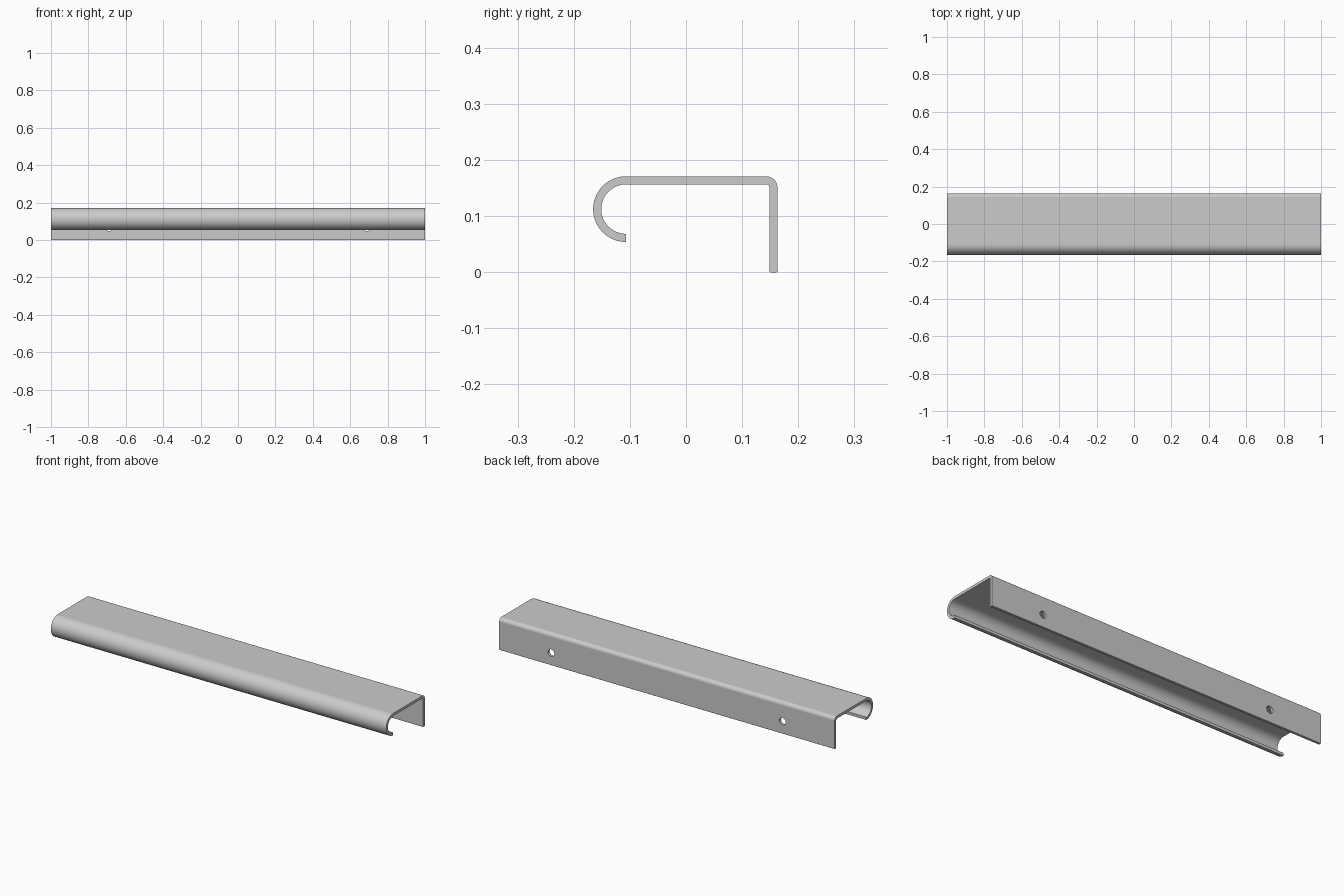
import bpy, bmesh
from math import sin, cos, radians

if "Cube" in bpy.data.objects:
    bpy.data.objects.remove(bpy.data.objects["Cube"])

T = 0.0145                       # sheet thickness
Y_BACK, Z_TOP = 0.163, 0.171     # outer back face and top face
CURL_Y, CURL_R = -0.107, 0.0585  # curled front lip
CURL_Z = Z_TOP - CURL_R


def arc(cy, cz, r, a0, a1, n):
    return [(cy + r * cos(radians(a0 + (a1 - a0) * i / n)),
             cz + r * sin(radians(a0 + (a1 - a0) * i / n))) for i in range(n + 1)]


# Closed sheet-metal cross-section in the YZ plane
R_OUT, R_IN = 0.02, 0.0055
bend = (Y_BACK - R_OUT, Z_TOP - R_OUT)
E = 0.002
profile = (
    arc(Y_BACK - E, E, E, 270, 360, 3)
    + arc(*bend, R_OUT, 0, 90, 8)
    + arc(CURL_Y, CURL_Z, CURL_R, 90, 270, 40)
    + arc(CURL_Y, CURL_Z, CURL_R - T, 270, 90, 40)
    + arc(*bend, R_IN, 90, 0, 8)
    + arc(Y_BACK - T + E, E, E, 180, 270, 3)
)

# Extrude the profile along x
bm = bmesh.new()
face = bm.faces.new([bm.verts.new((-1, y, z)) for y, z in profile])
ext = bmesh.ops.extrude_face_region(bm, geom=[face])
bmesh.ops.translate(bm, vec=(2, 0, 0),
                    verts=[v for v in ext["geom"] if isinstance(v, bmesh.types.BMVert)])
bmesh.ops.recalc_face_normals(bm, faces=bm.faces)
mesh = bpy.data.meshes.new("edge_pull_handle")
bm.to_mesh(mesh)
bm.free()
handle = bpy.data.objects.new("edge_pull_handle", mesh)
bpy.context.collection.objects.link(handle)

# Two screw holes through the back flange
for side in (-1, 1):
    bpy.ops.mesh.primitive_cylinder_add(vertices=32, radius=0.019, depth=0.08,
                                        location=(side * 0.69, Y_BACK - T / 2, 0.067),
                                        rotation=(radians(90), 0, 0))
    cutter = bpy.context.object
    cutter.name = "screw_hole_cutter"
    cutter.hide_render = True
    mod = handle.modifiers.new("screw_hole", 'BOOLEAN')
    mod.operation, mod.solver, mod.object = 'DIFFERENCE', 'EXACT', cutter
    bpy.context.view_layer.objects.active = handle
    bpy.ops.object.modifier_apply(modifier=mod.name)
    bpy.data.objects.remove(cutter)

# Smooth bends with crisp cut edges
bpy.ops.object.select_all(action='DESELECT')
handle.select_set(True)
bpy.context.view_layer.objects.active = handle
bpy.ops.object.shade_smooth_by_angle(angle=radians(35))
weighted = handle.modifiers.new("weighted_normals", 'WEIGHTED_NORMAL')
weighted.keep_sharp = True
